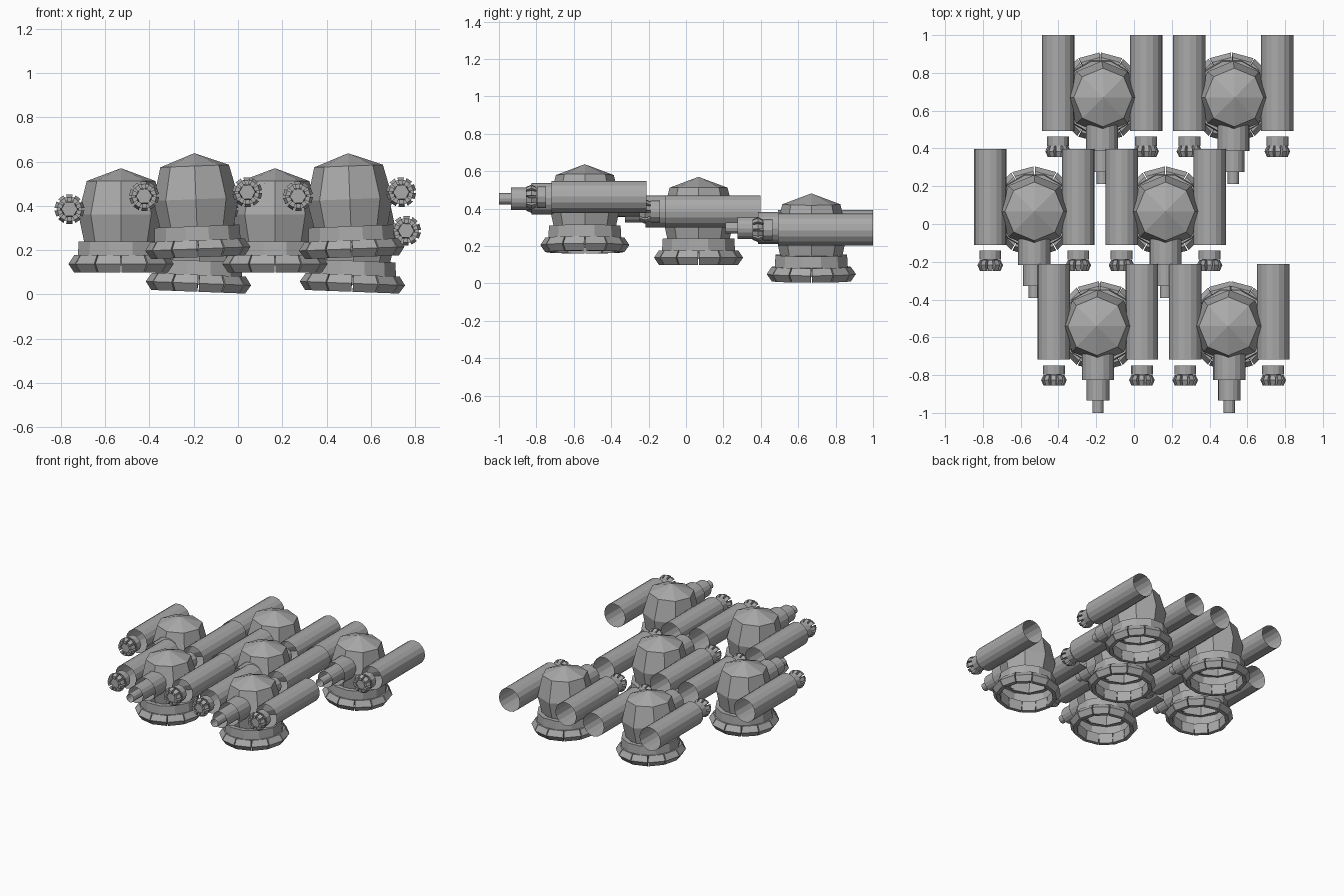
import bpy, bmesh
from math import cos, sin, pi, radians
from mathutils import Matrix, Vector

if "Cube" in bpy.data.objects:
    bpy.data.objects.remove(bpy.data.objects["Cube"], do_unlink=True)

grey = bpy.data.materials.new("plain_grey")
grey.use_nodes = True
grey.diffuse_color = (0.4, 0.4, 0.4, 1)
grey.node_tree.nodes["Principled BSDF"].inputs["Base Color"].default_value = (0.4, 0.4, 0.4, 1)

# Local z of forward-lying parts points to the front (-y)
FORWARD = Matrix.Rotation(pi / 2, 4, 'X')


def finish(name, bm, place):
    bm.transform(place)
    bmesh.ops.remove_doubles(bm, verts=bm.verts, dist=0.0005)
    bmesh.ops.recalc_face_normals(bm, faces=bm.faces)
    mesh = bpy.data.meshes.new(name)
    bm.to_mesh(mesh)
    bm.free()
    mesh.materials.append(grey)
    return mesh


def lathe(name, profile, sides, place=Matrix(), phase=0.0):
    """Open surface of revolution around local z."""
    bm = bmesh.new()
    rings = []
    for r, z in profile:
        angles = [phase + 2 * pi * i / sides for i in range(sides)]
        rings.append([bm.verts.new((r * cos(a), r * sin(a), z)) for a in angles])
    for low, high in zip(rings, rings[1:]):
        for i in range(sides):
            j = (i + 1) % sides
            bm.faces.new((low[i], low[j], high[j], high[i]))
    return finish(name, bm, place)


def block_ring(name, section, count, fill, place=Matrix()):
    """Ring of separate blocks, each sweeping a cross-section over a short arc."""
    bm = bmesh.new()
    step = 2 * pi / count
    for k in range(count):
        ends = []
        for a in ((k + 0.5 - fill / 2) * step, (k + 0.5 + fill / 2) * step):
            ends.append([bm.verts.new((r * cos(a), r * sin(a), z)) for r, z in section])
        n = len(section)
        for i in range(n):
            j = (i + 1) % n
            bm.faces.new((ends[0][i], ends[0][j], ends[1][j], ends[1][i]))
        bm.faces.new(ends[0])
        bm.faces.new(ends[1])
    return finish(name, bm, place)


def at(x, y, z):
    return Matrix.Translation((x, y, z)) @ FORWARD


# Parts of one turret, with its base centre at the origin
AXIS = 0.285
parts = [
    block_ring("base_ring", [(0.185, 0), (0.212, 0), (0.238, 0.038), (0.212, 0.077), (0.185, 0.077)], 12, 0.95),
    lathe("base_band", [(0.19, 0.03), (0.202, 0.075), (0.198, 0.14), (0.165, 0.14)], 12, phase=pi / 12),
    lathe("dome", [(0.165, 0.13), (0.193, 0.262), (0.155, 0.412), (0, 0.47)], 8),
    lathe("front_barrel", [(0.085, 0.14), (0.085, 0.284)], 16, at(0, 0, AXIS)),
    lathe("barrel_middle", [(0.06, 0.2), (0.06, 0.394)], 16, at(0, 0, AXIS)),
    lathe("barrel_tip", [(0.03, 0.3), (0.03, 0.459)], 12, at(0, 0, AXIS)),
]
for side, x in (("left", 0.233), ("right", -0.233)):
    place = at(x, 0, AXIS)
    parts += [
        lathe(side + "_tube", [(0.086, -0.33), (0.086, 0.177)], 16, place),
        lathe(side + "_nozzle_neck", [(0, 0.207), (0.058, 0.207), (0.058, 0.256), (0, 0.256)], 12, place),
        lathe(side + "_nozzle_core", [(0.042, 0.25), (0.036, 0.305), (0, 0.305)], 6, place),
        block_ring(side + "_nozzle_teeth",
                   [(0.034, 0.258), (0.055, 0.258), (0.068, 0.285), (0.055, 0.315), (0.034, 0.315)],
                   10, 0.7, place),
    ]

# Three stepped rows of two turrets; the outer rows lean sideways a little
rows = [("front", (-0.18, 0.515), -0.541, 0.168, -2.2),
        ("middle", (-0.528, 0.167), 0.067, 0.1, 0),
        ("back", (-0.18, 0.515), 0.67, 0.012, 2.2)]
for row, columns, y, z, lean in rows:
    for x in columns:
        place = Matrix.Translation(Vector((x, y, z))) @ Matrix.Rotation(radians(lean), 4, 'Y')
        for mesh in parts:
            obj = bpy.data.objects.new(row + "_" + mesh.name, mesh)
            bpy.context.scene.collection.objects.link(obj)
            obj.matrix_world = place
